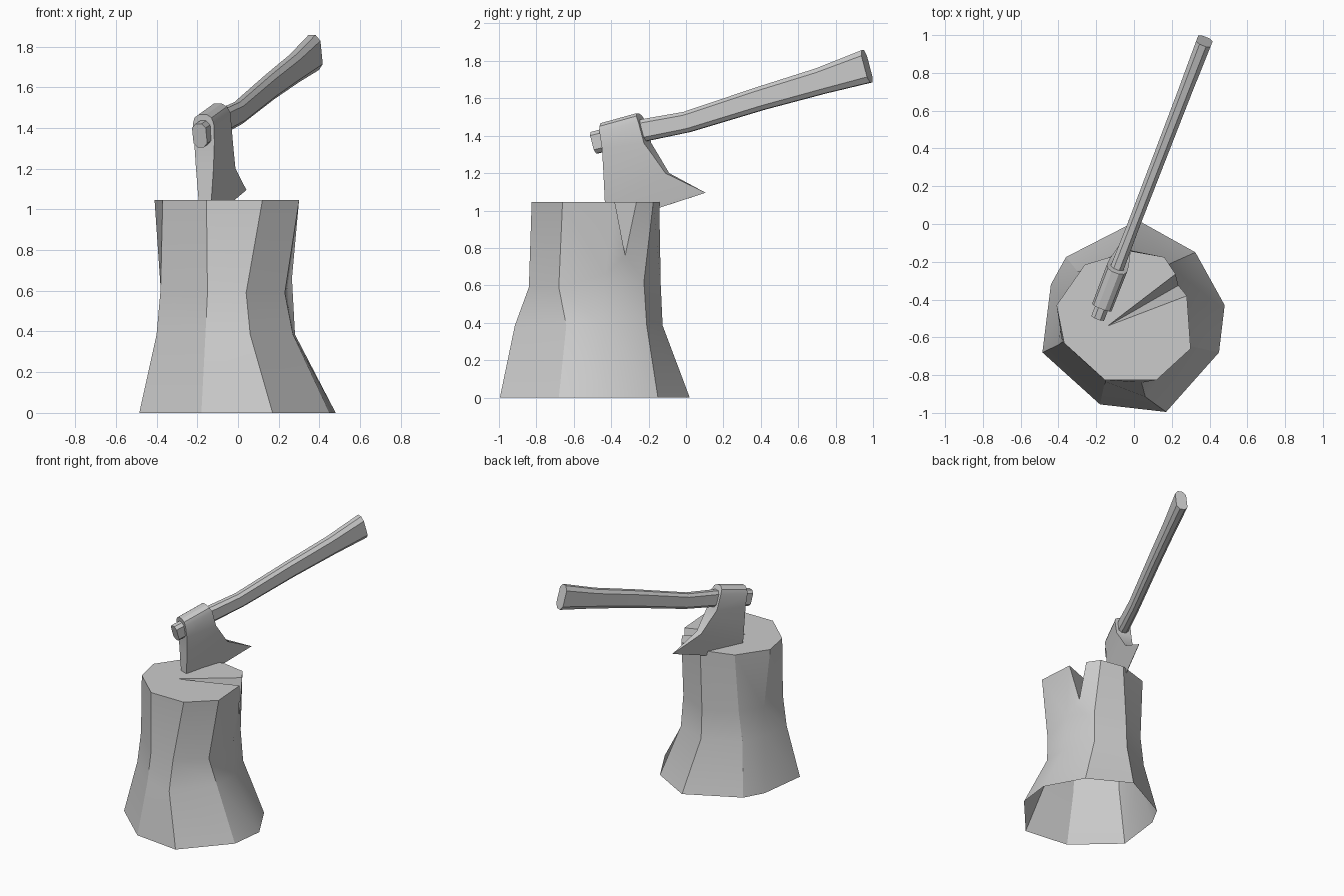
import bpy, bmesh, math

if "Cube" in bpy.data.objects:
    bpy.data.objects.remove(bpy.data.objects["Cube"])


def finish(name, bm, angle=30):
    bmesh.ops.recalc_face_normals(bm, faces=bm.faces)
    me = bpy.data.meshes.new(name)
    bm.to_mesh(me)
    bm.free()
    ob = bpy.data.objects.new(name, me)
    bpy.context.collection.objects.link(ob)
    bpy.ops.object.select_all(action='DESELECT')
    ob.select_set(True)
    bpy.context.view_layer.objects.active = ob
    bpy.ops.object.shade_smooth_by_angle(angle=math.radians(angle))
    return ob


def axe_point(y, z, w):
    # axe lies in a vertical plane turned off the y axis; w is sideways offset
    return (0.385 * y + 0.933 * w, y - 0.359 * w, z)


def loft(bm, rings):
    rows = [[bm.verts.new(p) for p in r] for r in rings]
    n = len(rows[0])
    for a, b in zip(rows, rows[1:]):
        for i in range(n):
            bm.faces.new((a[i], a[(i + 1) % n], b[(i + 1) % n], b[i]))
    return rows


# Stump: nine flared columns, clockwise from the back, open underneath
low = [(.02, .02), (.325, -.15), (.48, -.43), (.45, -.68), (.17, -.995),
       (-.18, -.955), (-.485, -.68), (-.44, -.32), (-.36, -.175)]
flare = [(-.04, -.125), (.19, -.21), (.28, -.445), (.27, -.64), (.06, -.915),
         (-.16, -.86), (-.40, -.64), (-.38, -.41), (-.30, -.25)]
waist = [(-.04, -.135), (.18, -.225), (.265, -.43), (.23, -.68), (.04, -.84),
         (-.15, -.835), (-.38, -.625), (-.37, -.41), (-.27, -.25)]
top = [(-.02, -.143), (.22, -.265), (.28, -.38), (.30, -.66), (.12, -.825),
       (-.155, -.825), (-.37, -.63), (-.41, -.43), (-.26, -.215)]
H = 1.045
waist_z = [.6, .62, .66, .59, .59, .59, .61, .6, .6]
bm = bmesh.new()
r0, r1, r2 = loft(bm, [[(x, y, 0) for x, y in low],
                       [(x, y, .385) for x, y in flare],
                       [(x, y, z) for (x, y), z in zip(waist, waist_z)]])
r3 = [bm.verts.new((x, y, H)) for x, y in top]
for i in range(2, 9):
    j = (i + 1) % 9
    bm.faces.new((r2[i], r2[j], r3[j], r3[i]))
# extra rim corner and the split in the wood
rim = bm.verts.new((.16, -.175, H))
deep = bm.verts.new((.235, -.325, .76))
heart = bm.verts.new((-.14, -.54, H))
for f in [(r2[0], r2[1], rim, r3[0]), (r2[1], r3[1], rim),
          (r2[1], deep, r3[1]), (r2[1], r2[2], deep), (r2[2], r3[2], deep),
          (r3[1], deep, heart), (deep, r3[2], heart),
          (r3[0], rim, r3[1], heart, *r3[2:])]:
    bm.faces.new(f)
finish("stump", bm)

# Axe head: stacked levels (front y, z, half width, back y, z, half width)
levels = [(-.42, .925, .002, .105, 1.095, .001),
          (-.422, 1.05, .034, -.10, 1.20, .028),
          (-.425, 1.20, .046, -.165, 1.30, .044),
          (-.43, 1.33, .053, -.205, 1.36, .055),
          (-.443, 1.42, .055, -.235, 1.475, .057),
          (-.447, 1.45, .045, -.25, 1.505, .045),
          (-.45, 1.467, .02, -.258, 1.52, .02)]
bm = bmesh.new()
rows = loft(bm, [[axe_point(a, b, -c), axe_point(a, b, c),
                  axe_point(d, e, f), axe_point(d, e, -f)]
                 for a, b, c, d, e, f in levels])
bm.faces.new(rows[0])
bm.faces.new(rows[-1])
finish("axe_head", bm)

# Handle: chamfered oval sections (top y, z, bottom y, z, half width)
sections = [(-.505, 1.42, -.475, 1.305, .036),
            (-.25, 1.485, -.22, 1.37, .036),
            (-.01, 1.527, .02, 1.42, .033),
            (.385, 1.66, .42, 1.54, .035),
            (.70, 1.76, .74, 1.625, .037),
            (.945, 1.857, .99, 1.685, .041)]
bm = bmesh.new()
shape = [(0, .45), (.17, 1), (.83, 1), (1, .45),
         (1, -.45), (.83, -1), (.17, -1), (0, -.45)]
rows = loft(bm, [[axe_point(a + (c - a) * t, b + (d - b) * t, w * s)
                  for t, s in shape] for a, b, c, d, w in sections])
bm.faces.new(rows[0])
bm.faces.new(rows[-1])
finish("axe_handle", bm)
